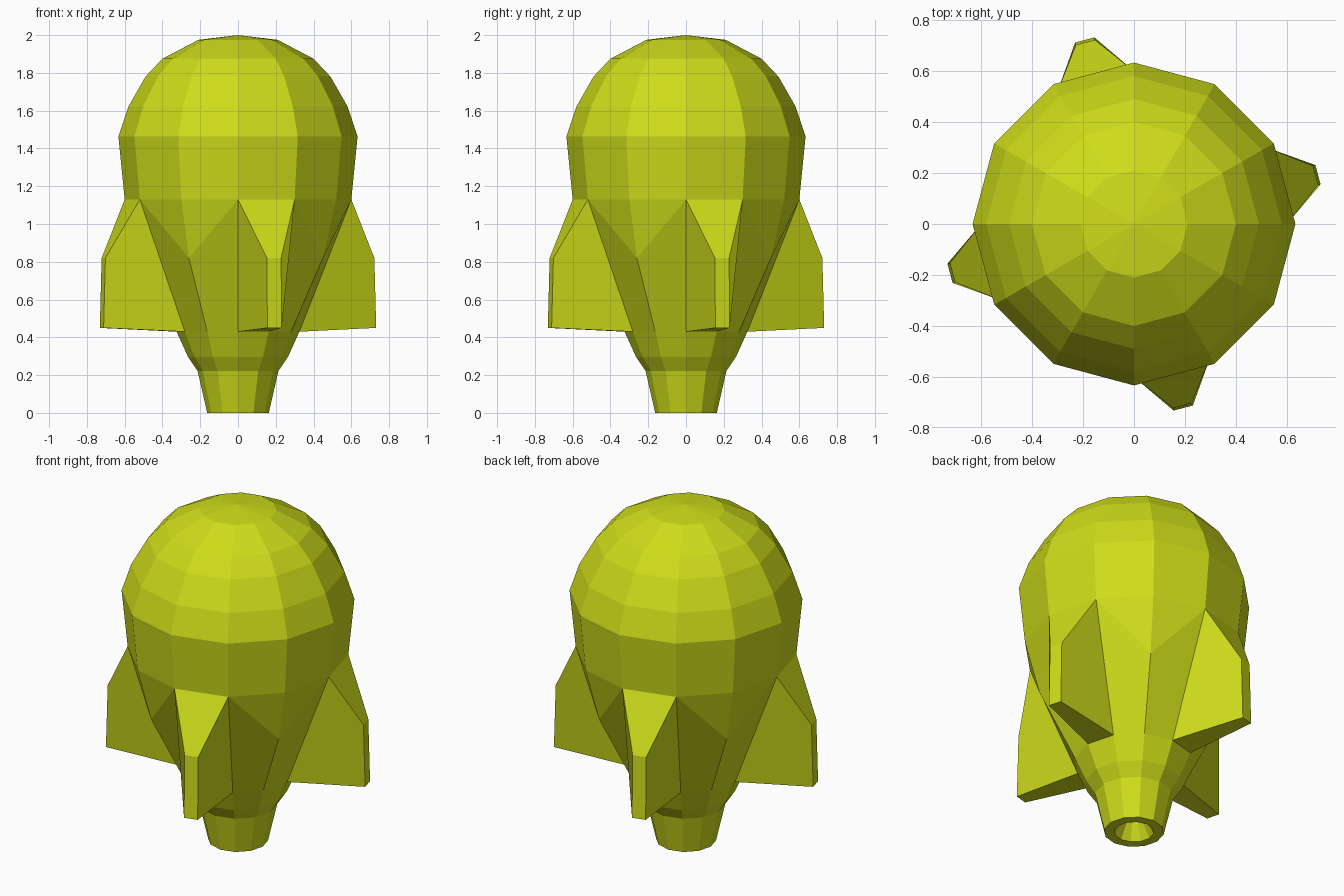
import bpy, bmesh
from math import sin, cos, radians

if "Cube" in bpy.data.objects:
    bpy.data.objects.remove(bpy.data.objects["Cube"])

N = 12
mat = bpy.data.materials.new("lime_paint")
mat.diffuse_color = (0.62, 0.72, 0.01, 1)
mat.use_nodes = True
mat.node_tree.nodes["Principled BSDF"].inputs["Base Color"].default_value = mat.diffuse_color


def polar(r, deg, z):
    return (r * cos(radians(deg)), r * sin(radians(deg)), z)


def finish(bm, name):
    bmesh.ops.recalc_face_normals(bm, faces=bm.faces[:])
    mesh = bpy.data.meshes.new(name)
    bm.to_mesh(mesh)
    bm.free()
    mesh.materials.append(mat)
    obj = bpy.data.objects.new(name, mesh)
    bpy.context.collection.objects.link(obj)
    return obj


def ring(bm, r, z):
    return [bm.verts.new(polar(r, 360 / N * k, z)) for k in range(N)]


def bridge(bm, a, b):
    for k in range(N):
        j = (k + 1) % N
        bm.faces.new((a[k], a[j], b[j], b[k]))


def fan(bm, loop, z):
    tip = bm.verts.new((0, 0, z))
    for k in range(N):
        bm.faces.new((loop[k], loop[(k + 1) % N], tip))


# Domed body and tapered tail with a hollow nozzle
SHOULDER = (0.60, 1.13)
TAIL = (0.325, 0.43)
upper = [(0.21, 1.975), (0.40, 1.875), (0.49, 1.78), (0.58, 1.622), (0.633, 1.463), SHOULDER]
lower = [TAIL, (0.265, 0.297), (0.214, 0.222), (0.163, 0), (0.108, 0)]
bm = bmesh.new()
up = [ring(bm, *p) for p in upper]
low = [ring(bm, *p) for p in lower]
fan(bm, up[0], 2.0)
fan(bm, low[-1], 0.2)
for rings in (up, low):
    for a, b in zip(rings, rings[1:]):
        bridge(bm, a, b)

# Flanks between the fins: every third edge bulges out, fin columns stay open
a, b = up[-1], low[0]
for k in range(2, N, 3):
    m = bm.verts.new(polar(0.52, 30 * k, 0.82))
    for j in (k - 1, (k + 1) % N):
        bm.faces.new((a[j], a[k], m))
        bm.faces.new((a[j], m, b[k], b[j]))
finish(bm, "rocket_body")

# Four fins growing out of the open columns
for i in range(4):
    s = 90 * i
    bm = bmesh.new()
    left, right = [[bm.verts.new(polar(r, s + ang, z)) for r, ang, z in (
        (SHOULDER[0], 15 + 15 * e, SHOULDER[1]),
        (0.738, 15 + 3 * e, 0.82),
        (0.748, 15 + 3 * e, 0.45),
        (TAIL[0], 15 + 15 * e, TAIL[1]))] for e in (-1, 1)]
    bm.faces.new(left)
    bm.faces.new(right)
    for k in range(3):
        bm.faces.new((left[k], left[k + 1], right[k + 1], right[k]))
    bmesh.ops.recalc_face_normals(bm, faces=bm.faces[:])
    finish(bm, f"fin_{i + 1}")
